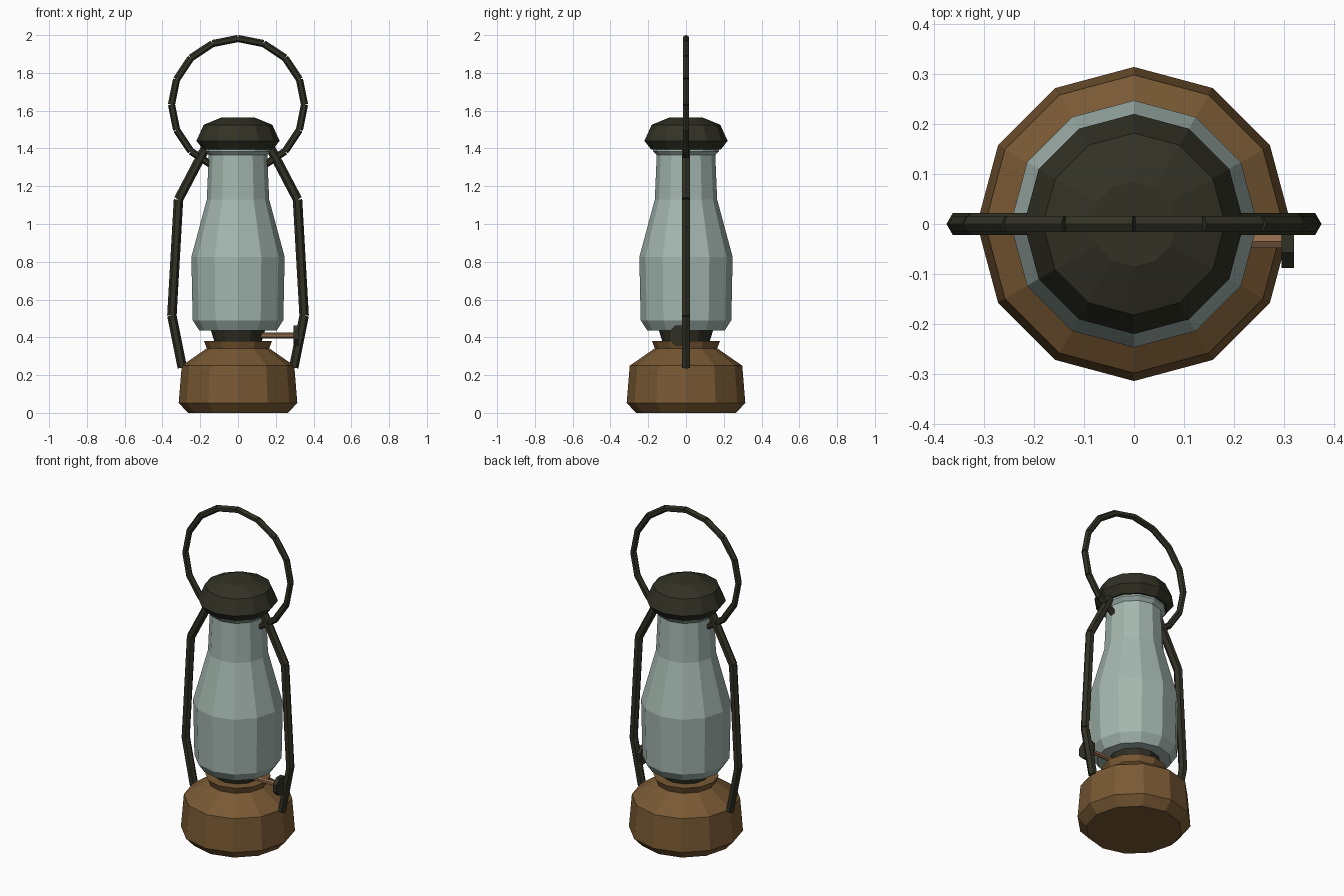
import bpy, bmesh, math
from mathutils import Vector

if "Cube" in bpy.data.objects:
    bpy.data.objects.remove(bpy.data.objects["Cube"])


def material(name, rgb):
    m = bpy.data.materials.new(name)
    m.diffuse_color = (*rgb, 1)
    m.use_nodes = True
    m.node_tree.nodes["Principled BSDF"].inputs["Base Color"].default_value = m.diffuse_color
    return m


BRASS = material("aged_brass", (0.19, 0.10, 0.034))
IRON = material("dark_iron", (0.031, 0.031, 0.019))
GLASS = material("pale_glass", (0.37, 0.47, 0.43))
COPPER = material("copper", (0.27, 0.14, 0.07))


def finish(name, bm, mat):
    bmesh.ops.recalc_face_normals(bm, faces=bm.faces)
    mesh = bpy.data.meshes.new(name)
    bm.to_mesh(mesh)
    bm.free()
    mesh.materials.append(mat)
    ob = bpy.data.objects.new(name, mesh)
    bpy.context.collection.objects.link(ob)
    return ob


def lathe(name, profile, mat, sides=12):
    """Closed turned part from (radius, height) pairs."""
    bm = bmesh.new()
    rings = []
    for r, z in profile:
        rings.append([bm.verts.new((r * math.cos(math.tau * i / sides),
                                    r * math.sin(math.tau * i / sides), z))
                      for i in range(sides)])
    for a, b in zip(rings, rings[1:]):
        for i in range(sides):
            j = (i + 1) % sides
            bm.faces.new((a[i], a[j], b[j], b[i]))
    bm.faces.new(rings[0])
    bm.faces.new(rings[-1])
    return finish(name, bm, mat)


def add_rod(bm, a, b, r, sides, turn=0):
    """Capped cylinder between two points."""
    a, b = Vector(a), Vector(b)
    mat = (b - a).to_track_quat('Z', 'Y').to_matrix().to_4x4()
    made = bmesh.ops.create_cone(bm, cap_ends=True, segments=sides,
                                 radius1=r, radius2=r, depth=(b - a).length)
    for v in made["verts"]:
        c = v.co.copy()
        v.co.x = c.x * math.cos(turn) - c.y * math.sin(turn)
        v.co.y = c.x * math.sin(turn) + c.y * math.cos(turn)
        v.co = mat @ v.co + (a + b) / 2


def rods(name, points, r, mat, sides=6, turn=0):
    bm = bmesh.new()
    for a, b in zip(points, points[1:]):
        add_rod(bm, a, b, r, sides, turn)
    return finish(name, bm, mat)


# Turned body: fuel tank, burner, glass chimney, cap
lathe("fuel_tank", [(0.265, 0), (0.314, 0.053), (0.298, 0.25), (0.165, 0.342),
                    (0.18, 0.38)], BRASS)
lathe("burner", [(0.122, 0.37), (0.145, 0.44)], IRON)
lathe("glass_chimney", [(0.205, 0.437), (0.24, 0.49), (0.247, 0.825),
                        (0.165, 1.13), (0.155, 1.365), (0.175, 1.385),
                        (0.175, 1.4)], GLASS)
lathe("cap", [(0.185, 1.395), (0.22, 1.44), (0.182, 1.525), (0.085, 1.565)], IRON)

# Side frame rods
for side, s in (("left", -1), ("right", 1)):
    path = [(0.295, 0.24), (0.35, 0.515), (0.315, 1.13), (0.168, 1.41)]
    rods(side + "_frame", [(s * x, 0, z) for x, z in path], 0.025, IRON)

# Carrying handle: open ring ending against the chimney top
ring = []
for k in range(-7, 8):
    t = math.radians(22.5 * k)
    ring.append((0.352 * math.sin(t), 0, 1.632 + 0.35 * math.cos(t)))
rods("carrying_handle", ring, 0.019, IRON)

# Wick adjuster shaft and knob
rods("wick_shaft", [(0.1, -0.035, 0.41), (0.3, -0.035, 0.41)], 0.015, COPPER)
rods("wick_knob", [(0.295, -0.035, 0.41), (0.32, -0.035, 0.41)], 0.057, IRON,
     sides=8, turn=math.pi / 8)
